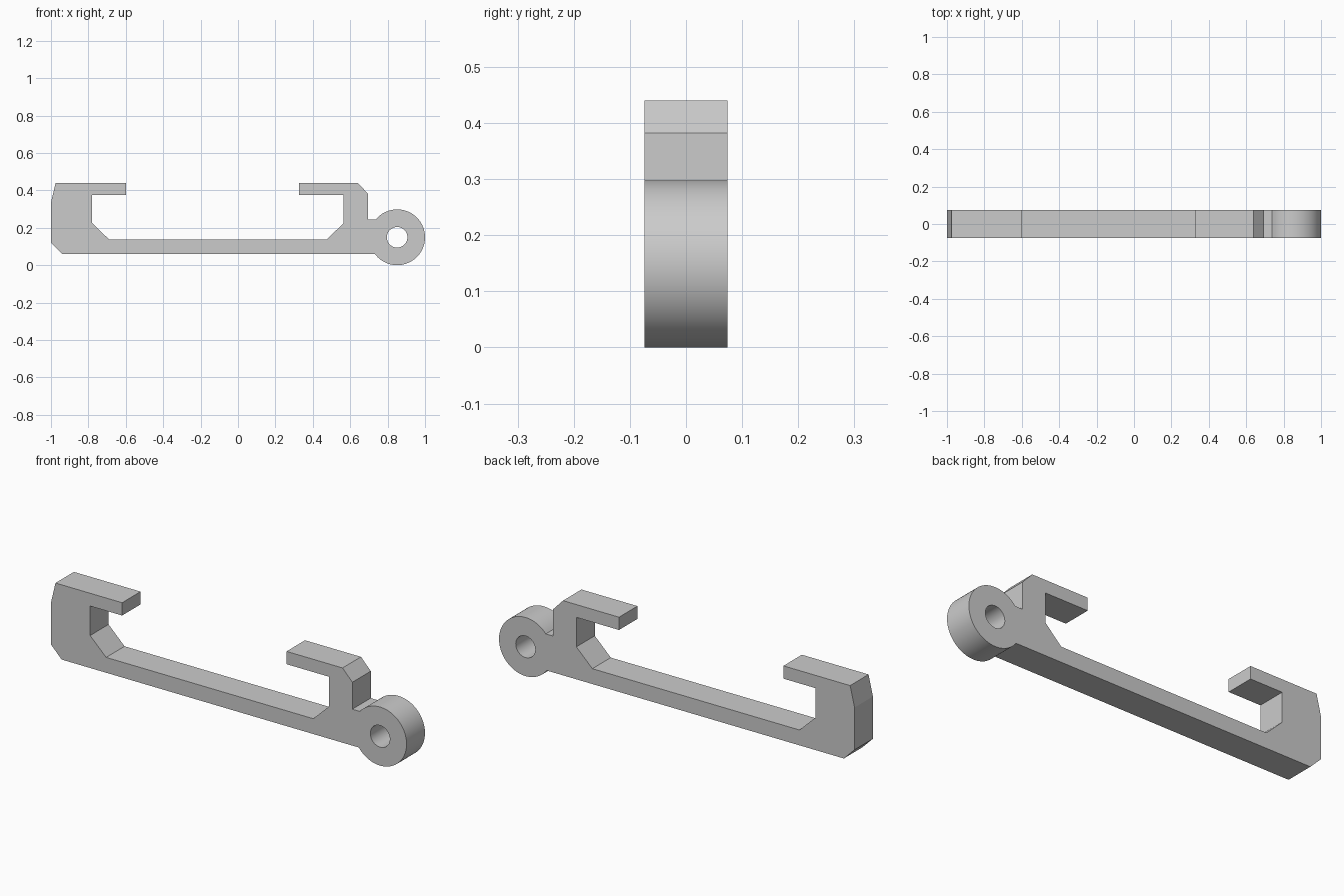
import bpy, bmesh
from math import radians, sin, cos, atan2
from mathutils import Vector

cube = bpy.data.objects.get("Cube")
if cube:
    bpy.data.objects.remove(cube)

HALF_DEPTH = 0.074
EYE_X, EYE_Z, EYE_R, HOLE_R = 0.851, 0.149, 0.149, 0.055
BASE_Z, STEP_Z = 0.06, 0.245


def arc(radius, start, end, steps):
    """Points around the eye centre from start to end angle."""
    angles = [start + (end - start) * i / steps for i in range(steps + 1)]
    return [(EYE_X + radius * cos(a), EYE_Z + radius * sin(a)) for a in angles]


def angle_on_eye(z):
    """Angle of the point at height z on the side facing the bar."""
    dz = z - EYE_Z
    return atan2(dz, -(EYE_R ** 2 - dz ** 2) ** 0.5)


# Bar with a hook at each end, running clockwise from the lower left corner
outline = [
    (-0.94, BASE_Z), (-1, 0.12), (-1, 0.335), (-0.975, 0.44), (-0.6, 0.44),
    (-0.6, 0.375), (-0.78, 0.375), (-0.78, 0.225), (-0.69, 0.138),
    (0.475, 0.138), (0.565, 0.225), (0.565, 0.375), (0.325, 0.375),
    (0.325, 0.44), (0.64, 0.44), (0.695, 0.382), (0.695, STEP_Z),
]
# Round eye that closes the outline, and its pin hole
outline += arc(EYE_R, angle_on_eye(STEP_Z), angle_on_eye(BASE_Z), 64)
hole = arc(HOLE_R, 0, radians(360), 48)[:-1]

# Fill the profile and extrude it through the depth
bm = bmesh.new()
for loop in (outline, hole):
    verts = [bm.verts.new((x, -HALF_DEPTH, z)) for x, z in loop]
    for i, v in enumerate(verts):
        bm.edges.new((verts[i - 1], v))
bmesh.ops.triangle_fill(bm, edges=bm.edges[:], use_beauty=True, normal=(0, -1, 0))
result = bmesh.ops.extrude_face_region(bm, geom=bm.faces[:], use_keep_orig=True)
moved = [g for g in result["geom"] if isinstance(g, bmesh.types.BMVert)]
bmesh.ops.translate(bm, verts=moved, vec=Vector((0, 2 * HALF_DEPTH, 0)))
bmesh.ops.recalc_face_normals(bm, faces=bm.faces[:])

mesh = bpy.data.meshes.new("hooked_bracket")
bm.to_mesh(mesh)
bm.free()
bracket = bpy.data.objects.new("hooked_bracket", mesh)
bpy.context.collection.objects.link(bracket)

# Plain grey material
grey = bpy.data.materials.new("light_grey")
grey.use_nodes = True
colour = (0.6, 0.6, 0.6, 1)
grey.diffuse_color = colour
grey.node_tree.nodes["Principled BSDF"].inputs["Base Color"].default_value = colour
mesh.materials.append(grey)

# Smooth only the eye and hole
bpy.ops.object.select_all(action="DESELECT")
bracket.select_set(True)
bpy.context.view_layer.objects.active = bracket
bpy.ops.object.shade_smooth_by_angle(angle=radians(10))
